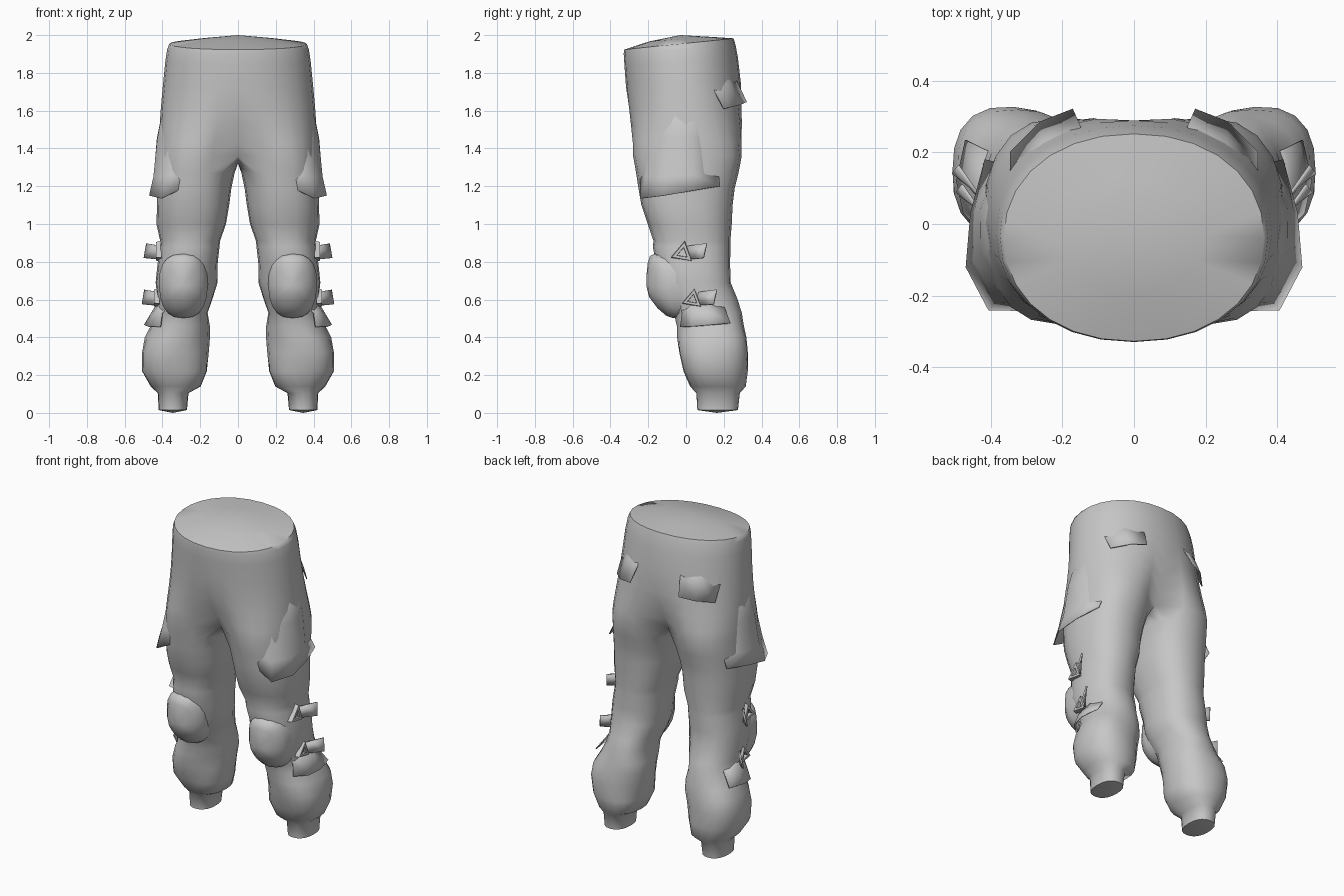
import bpy, bmesh, math
from math import sin, cos, pi, radians

if "Cube" in bpy.data.objects:
    bpy.data.objects.remove(bpy.data.objects["Cube"])

grey = bpy.data.materials.new("grey cloth")
grey.diffuse_color = (0.57, 0.57, 0.57, 1)
grey.use_nodes = True
grey.node_tree.nodes["Principled BSDF"].inputs["Base Color"].default_value = grey.diffuse_color


def finish(name, verts, faces, mods=(), angle=40):
    """Make a mesh object, mirror it to the other side and smooth it."""
    me = bpy.data.meshes.new(name)
    me.from_pydata(verts, [], faces)
    bm = bmesh.new()
    bm.from_mesh(me)
    bmesh.ops.recalc_face_normals(bm, faces=bm.faces)
    bm.to_mesh(me)
    bm.free()
    me.materials.append(grey)
    ob = bpy.data.objects.new(name, me)
    bpy.context.collection.objects.link(ob)
    for kind, settings in mods:
        m = ob.modifiers.new(kind.title(), kind)
        for k, v in settings.items():
            setattr(m, k, v)
    m = ob.modifiers.new("Mirror", 'MIRROR')
    m.merge_threshold = 0.0005
    bpy.ops.object.select_all(action='DESELECT')
    ob.select_set(True)
    bpy.context.view_layer.objects.active = ob
    bpy.ops.object.shade_smooth_by_angle(angle=radians(angle))
    return ob


def spow(v, p):
    return math.copysign(abs(v) ** p, v)


# --- Trousers: half pelvis lofted into one full leg, then mirrored ---
N, OUT = 20, 7                        # ring points; -OUT..OUT form the outer arc
outer = list(range(-OUT, OUT + 1))
inner = list(range(OUT + 1, N - OUT))


def leg_point(k, xi, xo, yf, yb, fold=0.0, z=0.0, p=0.86):
    t = 2 * pi * k / N
    s = 1 + fold * sin(3 * t + 15 * z)
    return ((xi + xo) / 2 + (xo - xi) / 2 * s * spow(cos(t), p),
            (yf + yb) / 2 + (yb - yf) / 2 * s * spow(sin(t), p))


# z, half width, front y, back y, tilt, blend toward leg shape
pelvis = [
    (1.953, .364, -.328, .252, .03, 0), (1.925, .375, -.33, .262, .025, 0),
    (1.86, .385, -.326, .275, .02, 0), (1.74, .397, -.318, .29, .01, 0),
    (1.62, .408, -.31, .302, 0, .1), (1.52, .415, -.30, .305, 0, .35),
    (1.43, .42, -.29, .303, 0, .7), (1.36, .422, -.28, .295, 0, 1),
]
# z, inner x, outer x, front y, back y, cloth fold depth
leg = [
    (1.27, .018, .425, -.264, .278, 0), (1.19, .035, .43, -.252, .258, 0),
    (1.1, .048, .43, -.238, .245, .01), (1.0, .062, .43, -.205, .24, .015),
    (.91, .095, .412, -.172, .235, 0), (.88, .098, .415, -.176, .235, 0),
    (.78, .11, .428, -.155, .235, .01), (.69, .11, .438, -.135, .235, .015),
    (.6, .135, .425, -.10, .27, .02), (.53, .158, .43, -.065, .295, .02),
    (.46, .147, .46, -.045, .31, .025), (.4, .15, .495, -.042, .325, .03),
    (.32, .16, .513, -.035, .328, .03), (.22, .166, .508, -.018, .322, .03),
    (.14, .195, .46, .02, .315, .02),
    (.105, .262, .425, .055, .285, 0), (.015, .27, .42, .06, .275, 0),
]
verts, faces, rows = [], [], []


def add(points):
    start = len(verts)
    verts.extend(points)
    return list(range(start, len(verts)))


# shallow cone lid closing the waist
apex = add([(0, -.03, 2.0)])[0]
lid = []
for k in outer:
    t = k / OUT * pi / 2
    lid.append((.2 * cos(t), -.033 + .16 * sin(t), 1.979 + .012 * sin(t)))
rows.append(add(lid))
for z, rx, yf, yb, tilt, w in pelvis:
    ring = []
    for k in outer:
        t = k / OUT * pi / 2
        ax, ay = rx * spow(cos(t), .93), (yf + yb) / 2 + (yb - yf) / 2 * spow(sin(t), .95)
        bx, by = leg_point(k, 0, rx, yf, yb)
        x, y = ax + (bx - ax) * w, ay + (by - ay) * w
        if abs(k) == OUT:
            x, y = 0, y * (1 - .25 * w)
        ring.append((x, y, z + tilt * sin(t)))
    rows.append(add(ring))
for i in range(len(outer) - 1):
    faces.append((apex, rows[0][i], rows[0][i + 1]))
for a, b in zip(rows, rows[1:]):
    for i in range(len(outer) - 1):
        faces.append((a[i], a[i + 1], b[i + 1], b[i]))

# crotch seam on the centre line closes the pelvis ring
y0, y1 = verts[rows[-1][-1]][1], verts[rows[-1][0]][1]
seam = []
for i in range(len(inner)):
    f = (i + 1) / (len(inner) + 1)
    seam.append((0, y0 + (y1 - y0) * f, 1.36 - .04 * sin(pi * f)))
prev = rows[-1] + add(seam)
for z, xi, xo, yf, yb, fold in leg:
    ring = add([(*leg_point(k, xi, xo, yf, yb, fold, z), z) for k in outer + inner])
    for i in range(N):
        j = (i + 1) % N
        faces.append((prev[i], prev[j], ring[j], ring[i]))
    prev = ring
sole = add([(.345, .165, 0)])[0]
for i in range(N):
    faces.append((prev[i], prev[(i + 1) % N], sole))
finish("trousers", verts, faces, angle=60)


# --- Cloth flaps: grow out of the cloth and stand off at the lower edge ---
def sheet(name, table, thick=.006):
    w = len(table[0])
    vs = [p for row in table for p in row]
    fs = [(r * w + c, r * w + c + 1, (r + 1) * w + c + 1, (r + 1) * w + c)
          for r in range(len(table) - 1) for c in range(w - 1)]
    finish(name, vs, fs, [('SOLIDIFY', dict(thickness=thick, offset=0))], 60)


sheet("thigh_pocket", [
    [(.24, -.18, 1.73), (.31, -.13, 1.75), (.365, -.03, 1.76), (.355, .07, 1.76), (.30, .14, 1.75)],
    [(.25, -.225, 1.45), (.36, -.18, 1.45), (.425, -.08, 1.45), (.427, .04, 1.45), (.36, .16, 1.45)],
    [(.26, -.24, 1.28), (.385, -.215, 1.25), (.445, -.10, 1.25), (.443, .04, 1.26), (.375, .17, 1.28)],
    [(.27, -.225, 1.20), (.405, -.24, 1.135), (.468, -.12, 1.15), (.455, .03, 1.175), (.415, .18, 1.2)],
])
sheet("back_pocket", [
    [(.14, .215, 1.87), (.24, .17, 1.87), (.31, .08, 1.87)],
    [(.15, .275, 1.74), (.26, .232, 1.74), (.345, .13, 1.74)],
    [(.17, .32, 1.645), (.26, .285, 1.63), (.345, .20, 1.61)],
])
sheet("calf_flap", [
    [(.33, -.04, .60), (.39, .02, .61), (.405, .10, .61), (.37, .19, .60)],
    [(.40, -.02, .53), (.44, .03, .54), (.45, .12, .54), (.42, .21, .54)],
    [(.41, -.03, .455), (.475, .03, .457), (.495, .12, .465), (.47, .235, .475)],
])

# --- Knee pad: domed rounded shell leaning back toward its lower end ---
verts, faces = [], []
K = 20
for s, d in ((1.0, .11), (1.0, .035), (.93, .012), (.7, 0), (.35, -.006)):
    for i in range(K):
        t = 2 * pi * i / K
        u, v = spow(cos(t), .75) * s, spow(sin(t), .75) * s
        lean = .115 * max(0, -v - .1) ** 1.5
        verts.append((.289 + (.13 - .012 * max(0, -v)) * u,
                      -.203 + d + lean + .07 * u * u, .672 + .17 * v))
verts.append((.289, -.21, .672))
for r in range(4):
    for i in range(K):
        j = (i + 1) % K
        faces.append((r * K + i, r * K + j, (r + 1) * K + j, (r + 1) * K + i))
faces += [(4 * K + i, 4 * K + (i + 1) % K, 5 * K) for i in range(K)]
finish("knee_pad", verts, faces, angle=50)

# --- Knee straps: triangular buckle ring with a loose tab behind it ---
for label, y, z, x, size in (("upper", -.018, .845, .418, .064),
                             ("lower", .035, .6, .428, .058)):
    verts, faces = [], []
    for i in range(3):
        a = radians(80 + 120 * i)
        for r, dx in ((1.05, -.012), (.95, .016), (.5, .016), (.45, -.012)):
            verts.append((x + dx, y + size * r * cos(a), z + size * r * sin(a)))
    for i in range(3):
        for c in range(4):
            j, d = (i + 1) % 3, (c + 1) % 4
            faces.append((i * 4 + c, i * 4 + d, j * 4 + d, j * 4 + c))
    finish(label + "_buckle", verts, faces, angle=30)
    sheet(label + "_strap", [
        [(x - .02, y + .01, z + .035), (x + .025, y + .07, z + .045), (x + .065, y + .127, z + .052)],
        [(x - .02, y + .01, z - .03), (x + .03, y + .07, z - .03), (x + .078, y + .11, z - .025)],
    ], .01)
